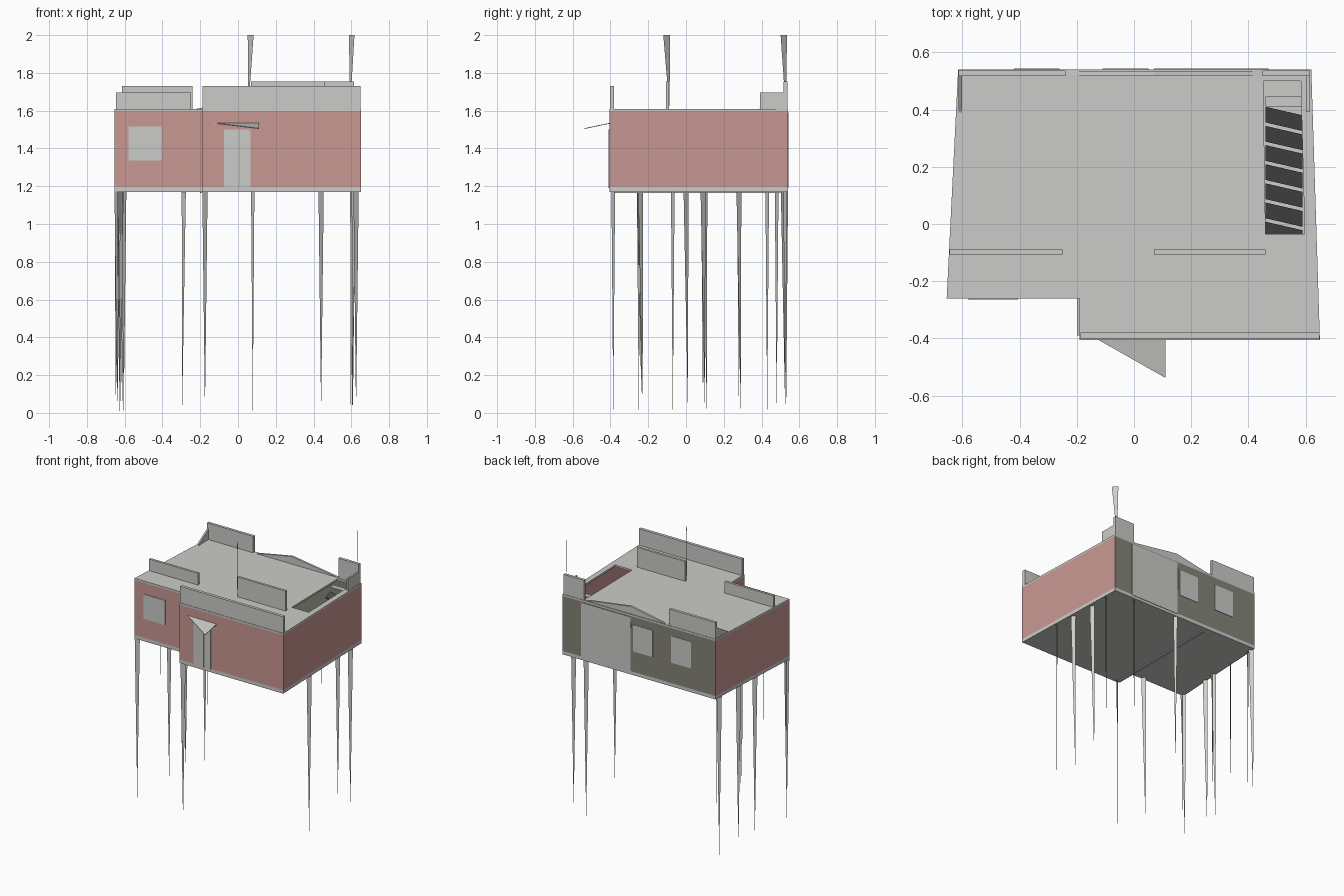
import bpy, bmesh, math
from mathutils import Vector

if "Cube" in bpy.data.objects:
    bpy.data.objects.remove(bpy.data.objects["Cube"])


def material(name, rgb):
    m = bpy.data.materials.new(name)
    m.diffuse_color = (*rgb, 1)
    m.use_nodes = True
    m.node_tree.nodes["Principled BSDF"].inputs["Base Color"].default_value = m.diffuse_color
    return m


GRAY = material("light gray", (0.6, 0.6, 0.58))
CORAL = material("coral wall", (0.58, 0.31, 0.29))
OLIVE = material("dark olive wall", (0.23, 0.23, 0.19))
DARK = material("dark stair", (0.07, 0.07, 0.07))


def finish(name, bm, *mats, recalc=True):
    if recalc:
        bmesh.ops.recalc_face_normals(bm, faces=bm.faces[:])
    me = bpy.data.meshes.new(name)
    bm.to_mesh(me)
    bm.free()
    for m in mats:
        me.materials.append(m)
    ob = bpy.data.objects.new(name, me)
    bpy.context.collection.objects.link(ob)
    return ob


def box(name, x0, x1, y0, y1, z0, z1, mat=GRAY):
    bm = bmesh.new()
    bmesh.ops.create_cube(bm, size=1)
    for v in bm.verts:
        v.co = ((x0 + x1) / 2 + v.co.x * (x1 - x0),
                (y0 + y1) / 2 + v.co.y * (y1 - y0),
                (z0 + z1) / 2 + v.co.z * (z1 - z0))
    return finish(name, bm, mat)


def prism(name, points, offset, mat=GRAY):
    """Polygon of 3D points pushed along an offset."""
    bm = bmesh.new()
    f = bm.faces.new([bm.verts.new(p) for p in points])
    r = bmesh.ops.extrude_face_region(bm, geom=[f])
    for v in r["geom"]:
        if isinstance(v, bmesh.types.BMVert):
            v.co += Vector(offset)
    return finish(name, bm, mat)


def slab(name, loops, z0, z1, mat=GRAY):
    """Flat slab from an outline plus optional hole loops."""
    bm = bmesh.new()
    edges = []
    for loop in loops:
        vs = [bm.verts.new((x, y, z0)) for x, y in loop]
        edges += [bm.edges.new((vs[i - 1], vs[i])) for i in range(len(vs))]
    bmesh.ops.triangle_fill(bm, edges=edges, use_beauty=True, normal=(0, 0, 1))
    r = bmesh.ops.extrude_face_region(bm, geom=bm.faces[:])
    for v in r["geom"]:
        if isinstance(v, bmesh.types.BMVert):
            v.co.z = z1
    return finish(name, bm, mat)


def spike(name, x, y, direction, z_wide, z_tip, width, tip):
    """Thin flat triangular blade; tip runs -0.5..0.5 along its width."""
    d = Vector((*direction, 0)).normalized() * width
    c = Vector((x, y, 0))
    bm = bmesh.new()
    bm.faces.new([bm.verts.new(p) for p in (
        c - d / 2 + Vector((0, 0, z_wide)),
        c + d / 2 + Vector((0, 0, z_wide)),
        c + d * tip + Vector((0, 0, z_tip)))])
    return finish(name, bm, GRAY, recalc=False)


# footprint shared by floor, walls and roof
PLAN = [(-0.655, -0.26), (-0.19, -0.26), (-0.19, -0.405),
        (0.65, -0.405), (0.62, 0.54), (-0.615, 0.54)]
WELL = [(0.46, -0.035), (0.597, -0.035), (0.583, 0.5), (0.452, 0.5)]

slab("floor_slab", [PLAN], 1.17, 1.195)
slab("roof_slab", [PLAN, WELL], 1.597, 1.61)
box("floor_beam", -0.2, -0.18, -0.39, 0.5, 1.163, 1.172)

# walls: back is olive, all others coral
bm = bmesh.new()
low = [bm.verts.new((x, y, 1.195)) for x, y in PLAN]
high = [bm.verts.new((x, y, 1.597)) for x, y in PLAN]
for i in range(len(PLAN)):
    j = (i + 1) % len(PLAN)
    f = bm.faces.new((low[i], low[j], high[j], high[i]))
    f.normal_update()
    f.material_index = 1 if f.normal.y > 0.9 else 0
walls = finish("walls", bm, CORAL, OLIVE, recalc=False)
thick = walls.modifiers.new("thickness", "SOLIDIFY")
thick.thickness = 0.01
thick.offset = -1

# windows, doors and canopy
box("front_window", -0.58, -0.405, -0.264, -0.256, 1.335, 1.515)
box("front_door_left", -0.075, 0.009, -0.409, -0.401, 1.19, 1.5)
box("front_door_right", 0.011, 0.065, -0.409, -0.401, 1.19, 1.5)
box("back_panel", 0.07, 0.47, 0.536, 0.543, 1.19, 1.59)
for k, x in enumerate((-0.11, -0.42)):
    box(f"back_window_{k + 1}", x, x + 0.16, 0.536, 0.543, 1.345, 1.54)
prism("door_canopy", [(-0.125, -0.405, 1.535), (0.11, -0.405, 1.535),
                      (0.11, -0.538, 1.507)], (0, 0, -0.004))

# roof parapets
box("front_parapet", -0.187, 0.648, -0.402, -0.38, 1.61, 1.73)
box("left_inner_parapet", -0.645, -0.25, -0.107, -0.09, 1.61, 1.695)
box("right_inner_parapet", 0.07, 0.46, -0.107, -0.09, 1.61, 1.755)
box("back_left_parapet", -0.613, -0.24, 0.517, 0.537, 1.61, 1.73)
box("back_right_parapet", 0.45, 0.615, 0.517, 0.537, 1.61, 1.755)
prism("back_low_parapet", [(-0.22, 0.52, 1.61), (0.45, 0.52, 1.61),
                           (0.07, 0.52, 1.665)], (0, 0.015, 0))
prism("left_return", [(-0.613, 0.39, 1.61), (-0.613, 0.53, 1.61),
                      (-0.613, 0.53, 1.695)], (0.012, 0, 0))
box("right_return", 0.602, 0.614, 0.392, 0.535, 1.61, 1.695)

# stair treads going down under the roof opening
box("stair_landing", 0.46, 0.59, 0.41, 0.445, 1.58, 1.59)
for k in range(7):
    y, z = 0.41 - 0.067 * k, 1.555 - 0.052 * k
    prism(f"stair_tread_{k + 1}",
          [(0.46, y, z), (0.59, y - 0.03, z),
           (0.59, y - 0.085, z - 0.02), (0.46, y - 0.055, z - 0.02)],
          (0, 0, -0.01), DARK)

# thin tapering stilts, in two blade directions
A, B = (0.82, 0.57), (-0.65, 0.76)
stilts_a = [(-0.64, -0.25), (-0.175, -0.385), (-0.605, 0.48), (0.625, -0.07),
            (0.44, 0.525), (0.608, 0.43), (-0.62, 0.09), (-0.62, 0.28)]
stilts_b = [(0.613, 0.09), (0.605, 0.28), (-0.64, -0.245), (-0.287, -0.24),
            (-0.63, 0.0), (-0.62, 0.1), (-0.605, 0.515)]
for k, (x, y) in enumerate(stilts_a):
    spike(f"stilt_a_{k + 1}", x, y, A, 1.175, 0, 0.034, 0)
for k, (x, y) in enumerate(stilts_b):
    spike(f"stilt_b_{k + 1}", x, y, B, 1.175, 0, 0.034, 0.4)
spike("back_stilt", 0.078, 0.53, B, 1.55, 0, 0.036, 0)

# upright roof spikes, wide at the top
spike("roof_spike_centre", 0.067, -0.102, B, 2.0, 1.61, 0.048, 0.4)
spike("roof_spike_corner", 0.602, 0.518, B, 2.0, 1.61, 0.045, 0.3)
